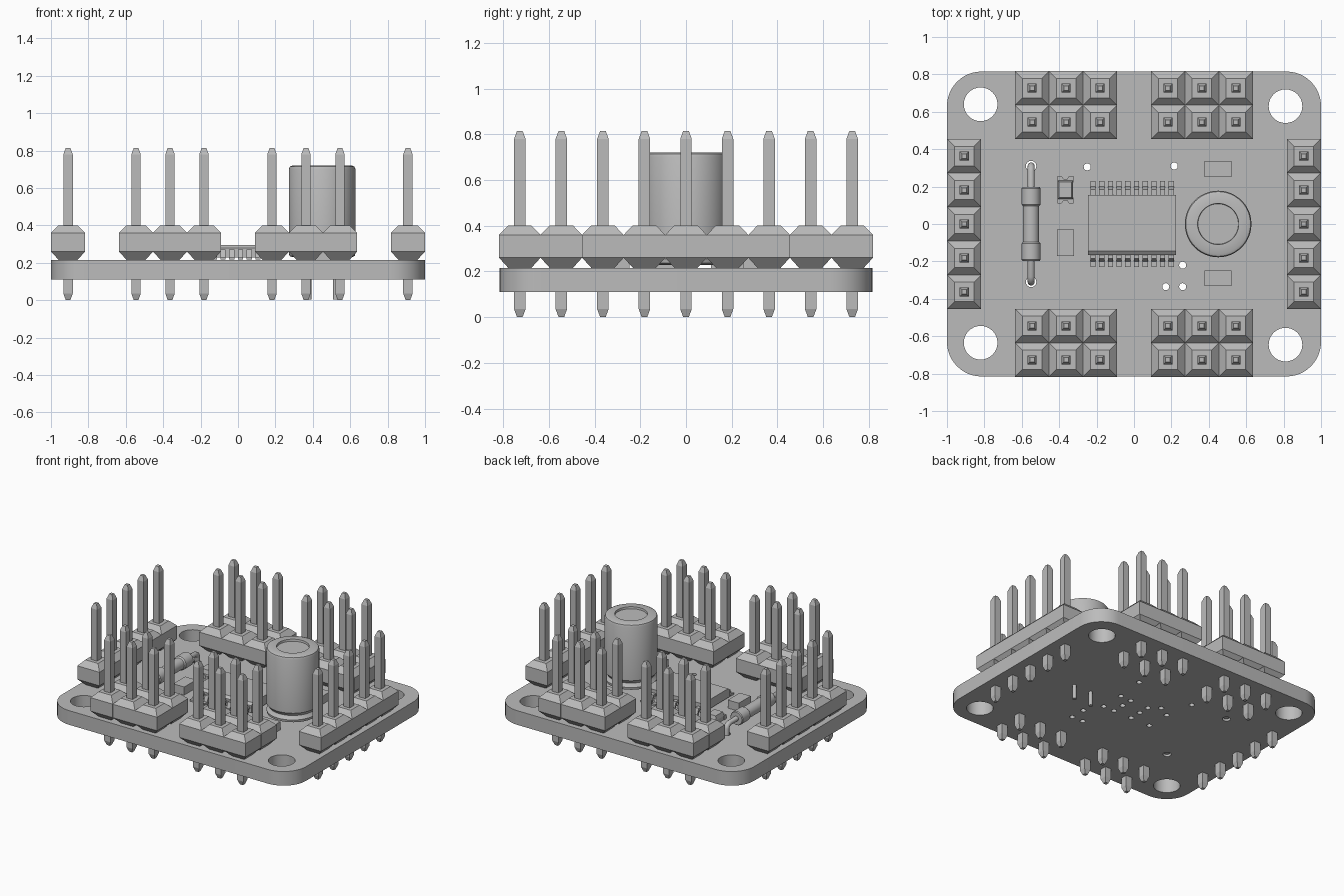
import bpy, bmesh, math
from mathutils import Matrix, Vector

if "Cube" in bpy.data.objects:
    bpy.data.objects.remove(bpy.data.objects["Cube"])

PITCH = 0.1817
TOP = 0.215          # upper face of the board
GREY = (0.5, 0.5, 0.5, 1)

grey = bpy.data.materials.new("plain grey")
grey.use_nodes = True
grey.diffuse_color = GREY
grey.node_tree.nodes["Principled BSDF"].inputs["Base Color"].default_value = GREY


def link(name, data, smooth=False):
    obj = bpy.data.objects.new(name, data)
    bpy.context.collection.objects.link(obj)
    data.materials.append(grey)
    if smooth:
        bpy.ops.object.select_all(action="DESELECT")
        obj.select_set(True)
        bpy.context.view_layer.objects.active = obj
        bpy.ops.object.shade_smooth_by_angle(angle=math.radians(35))
    return obj


def finish(name, bm, smooth=False):
    bmesh.ops.recalc_face_normals(bm, faces=bm.faces)
    mesh = bpy.data.meshes.new(name)
    bm.to_mesh(mesh)
    bm.free()
    return link(name, mesh, smooth)


def loft(bm, rings):
    """Skin a stack of equal-length point rings and cap both ends."""
    rows = [[bm.verts.new(p) for p in ring] for ring in rings]
    n = len(rows[0])
    for a, b in zip(rows, rows[1:]):
        for i in range(n):
            bm.faces.new((a[i], a[(i + 1) % n], b[(i + 1) % n], b[i]))
    bm.faces.new(rows[0][::-1])
    bm.faces.new(rows[-1])


def square_stack(bm, x, y, profile):
    corners = ((-1, -1), (1, -1), (1, 1), (-1, 1))
    loft(bm, [[(x + h * i, y + h * j, z) for i, j in corners] for h, z in profile])


def circle(x, y, r, n):
    return [(x + r * math.cos(math.tau * i / n), y + r * math.sin(math.tau * i / n))
            for i in range(n)]


def turn(bm, profile, matrix, n=48):
    loft(bm, [[matrix @ Vector((x, y, z)) for x, y in circle(0, 0, r, n)]
              for r, z in profile])


def box(bm, x, y, z, sx, sy, sz):
    bmesh.ops.create_cube(bm, size=1, matrix=Matrix.Translation((x, y, z))
                          @ Matrix.Diagonal((sx, sy, sz, 1)))


# Circuit board: filled outline with drilled holes
def add_loop(curve, points):
    spline = curve.splines.new("POLY")
    spline.points.add(len(points) - 1)
    for p, (x, y) in zip(spline.points, points):
        p.co = (x, y, 0, 1)
    spline.use_cyclic_u = True


outline = bpy.data.curves.new("board_outline", "CURVE")
outline.dimensions = "2D"
outline.fill_mode = "BOTH"
outline.extrude = 0.0525
W, D, R = 1.0, 0.815, 0.185
rounded = []
for k, (sx, sy) in enumerate(((1, 1), (-1, 1), (-1, -1), (1, -1))):
    for i in range(13):
        a = math.pi / 2 * (k + i / 12)
        rounded.append((sx * (W - R) + R * math.cos(a), sy * (D - R) + R * math.sin(a)))
add_loop(outline, rounded)
for x, y in ((-0.82, 0.64), (0.81, 0.63), (-0.82, -0.635), (0.81, -0.645)):
    add_loop(outline, circle(x, y, 0.09, 32))
for y in (-0.31, 0.31):
    add_loop(outline, circle(-0.55, y, 0.028, 16))
vias = [(-0.25, 0.305), (0.215, 0.31), (0.26, -0.22), (0.17, -0.335), (0.26, -0.335),
        (0.19, 0.09), (0.19, -0.09), (-0.12, 0.14), (-0.21, 0.09), (-0.21, -0.09)]
vias += [(x, y) for x in (0.1, -0.05) for y in (-0.09, 0, 0.085)]
for x, y in vias:
    add_loop(outline, circle(x, y, 0.019, 12))
temp = bpy.data.objects.new("board_outline", outline)
bpy.context.collection.objects.link(temp)
bpy.context.view_layer.update()
depsgraph = bpy.context.evaluated_depsgraph_get()
board_mesh = bpy.data.meshes.new_from_object(temp.evaluated_get(depsgraph))
bpy.data.objects.remove(temp)
bm = bmesh.new()
bm.from_mesh(board_mesh)
bmesh.ops.remove_doubles(bm, verts=bm.verts, dist=0.0001)
bmesh.ops.translate(bm, verts=bm.verts, vec=(0, 0, TOP - 0.0525))
finish("circuit_board", bm, True)

# Pin headers: chamfered housings with square pointed pins
HOUSING = ((0.05, TOP), (0.0908, 0.26), (0.0908, 0.36), (0.052, 0.4))
PIN = ((0.012, 0), (0.025, 0.035), (0.025, 0.78), (0.012, 0.815))


def header(name, xs, ys):
    for part, profile in (("housing", HOUSING), ("pins", PIN)):
        bm = bmesh.new()
        for x in xs:
            for y in ys:
                square_stack(bm, x, y, profile)
        finish(f"{name}_header_{part}", bm)


for side, sx in (("left", 1), ("right", -1)):
    header(side, [sx * 5 * PITCH], [i * PITCH for i in range(-2, 3)])
    for end, sy in (("front", -1), ("back", 1)):
        header(f"{end}_{side}", [sx * i * PITCH for i in (1, 2, 3)],
               [sy * i * PITCH for i in (3, 4)])

# Can capacitor with crimp groove, recessed top and two leads
bm = bmesh.new()
turn(bm, ((0.16, 0.23), (0.175, 0.237), (0.178, 0.255), (0.165, 0.27), (0.16, 0.28),
          (0.165, 0.29), (0.178, 0.305), (0.178, 0.7), (0.173, 0.714), (0.16, 0.72),
          (0.11, 0.72), (0.108, 0.705)), Matrix.Translation((0.45, 0, 0)))
finish("capacitor_can", bm, True)
bm = bmesh.new()
for x in (0.38, 0.522):
    turn(bm, ((0.014, 0.005), (0.014, 0.235)), Matrix.Translation((x, 0, 0)), 12)
finish("capacitor_leads", bm, True)

# Axial diode with flared end caps
bm = bmesh.new()
along_y = Matrix.Translation((-0.55, 0, 0.285)) @ Matrix.Rotation(-math.pi / 2, 4, "X")
half = ((0.046, 0.197), (0.051, 0.19), (0.051, 0.105), (0.043, 0.095))
turn(bm, [(r, -y) for r, y in half] + list(half[::-1]), along_y, 32)
finish("diode_body", bm, True)

# Diode wire, bent down into the board at both ends
wire = bpy.data.curves.new("diode_wire", "CURVE")
wire.dimensions = "3D"
wire.bevel_depth = 0.019
wire.bevel_resolution = 3
wire.use_fill_caps = True
half = [(0.31, 0.12), (0.31, 0.255), (0.301, 0.276), (0.28, 0.285)]
path = [(-y, z) for y, z in half] + half[::-1]
spline = wire.splines.new("POLY")
spline.points.add(len(path) - 1)
for p, (y, z) in zip(spline.points, path):
    p.co = (-0.55, y, z, 1)
spline.use_smooth = True
link("diode_wire", wire)

# Chip body with one bevelled long edge
bm = bmesh.new()
side = ((-0.165, 0.228), (-0.165, 0.28), (-0.145, 0.295), (0.155, 0.295), (0.155, 0.228))
loft(bm, [[(x, y, z) for y, z in side] for x in (-0.245, 0.225)])
finish("chip_body", bm)

# Gull-wing chip legs on both long sides
bm = bmesh.new()
leg = ((0.15, 0.27), (0.185, 0.27), (0.2, 0.23), (0.23, 0.23), (0.23, 0.217),
       (0.19, 0.217), (0.175, 0.255), (0.15, 0.255))
for i in range(10):
    x = -0.01 + (i - 4.5) * 0.0465
    for s in (-1, 1):
        loft(bm, [[(x + dx, s * y, z) for y, z in leg] for dx in (-0.014, 0.014)])
finish("chip_legs", bm)

# Small surface-mount blocks
for name, x, y, sx, sy in (("right_resistor", -0.367, -0.1, 0.09, 0.14),
                           ("back_resistor", 0.45, 0.293, 0.145, 0.085),
                           ("front_resistor", 0.45, -0.29, 0.145, 0.085)):
    bm = bmesh.new()
    box(bm, x, y, TOP + 0.03, sx, sy, 0.06)
    finish(name, bm)

# Indicator lamp: notched base plates and a raised lens
bm = bmesh.new()
notch = [(0.043, 0.04), (0.043, 0.073), (0.02, 0.073), (0.01, 0.058)]
plate = notch + [(-x, y) for x, y in notch[::-1]]
for s in (-1, 1):
    loft(bm, [[(-0.367 + x, 0.183 + s * y, z) for x, y in plate]
              for z in (TOP, TOP + 0.03)])
box(bm, -0.367, 0.183, TOP + 0.015, 0.078, 0.09, 0.03)
finish("lamp_base", bm)
bm = bmesh.new()
loft(bm, [[(-0.367 + i * w, 0.183 + j * d, z)
           for i, j in ((-1, -1), (1, -1), (1, 1), (-1, 1))]
          for w, d, z in ((0.042, 0.05, TOP + 0.03), (0.034, 0.042, TOP + 0.06))])
finish("lamp_lens", bm)
